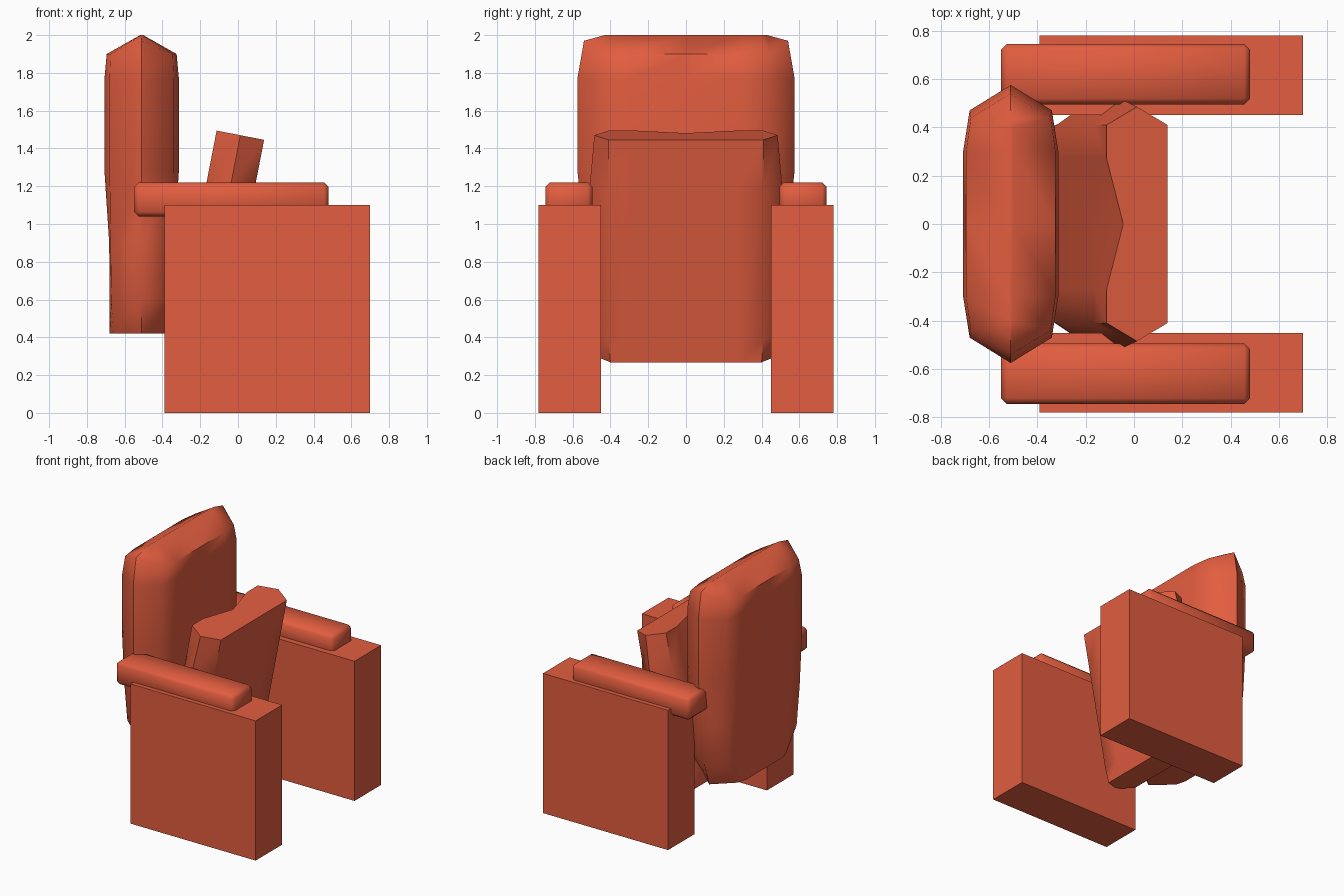
import bpy, bmesh
from math import radians
from mathutils import Matrix

if "Cube" in bpy.data.objects:
    bpy.data.objects.remove(bpy.data.objects["Cube"])

mat = bpy.data.materials.new("red_upholstery")
mat.diffuse_color = (0.76, 0.11, 0.05, 1)
mat.use_nodes = True
mat.node_tree.nodes["Principled BSDF"].inputs["Base Color"].default_value = mat.diffuse_color


def finish(name, bm, smooth=None):
    bmesh.ops.recalc_face_normals(bm, faces=bm.faces)
    me = bpy.data.meshes.new(name)
    bm.to_mesh(me)
    bm.free()
    ob = bpy.data.objects.new(name, me)
    bpy.context.collection.objects.link(ob)
    me.materials.append(mat)
    if smooth:
        bpy.ops.object.select_all(action='DESELECT')
        ob.select_set(True)
        bpy.context.view_layer.objects.active = ob
        bpy.ops.object.shade_smooth_by_angle(angle=radians(smooth))
    return ob


def box(name, lo, hi, bevel=0, smooth=None):
    bm = bmesh.new()
    bmesh.ops.create_cube(bm, size=1)
    for v in bm.verts:
        v.co = [(a + b) / 2 + c * (b - a) for a, b, c in zip(lo, hi, v.co)]
    if bevel:
        bmesh.ops.bevel(bm, geom=bm.edges[:], offset=bevel, segments=1,
                        profile=0.5, affect='EDGES')
    return finish(name, bm, smooth)


def puffy(name, levels, matrix):
    """Loft of padded sections: z, ridge lift, half depth, shoulder depth,
    flat / shoulder / ridge half widths, scoop at the middle of the back."""
    bm = bmesh.new()
    rings = []
    for z, lift, t, ts, f, s, r, scoop in levels:
        pts = [(t, 0, 0), (t, f, 0), (ts, s, 0), (0, r, lift), (-ts, s, 0), (-t, f, 0),
               (-t + scoop, 0, 0), (-t, -f, 0), (-ts, -s, 0), (0, -r, lift),
               (ts, -s, 0), (t, -f, 0)]
        rings.append([bm.verts.new((x, y, z + d)) for x, y, d in pts])
    for a, b in zip(rings, rings[1:]):
        for i in range(12):
            j = (i + 1) % 12
            bm.faces.new((a[i], a[j], b[j], b[i]))
    bm.faces.new(rings[0])
    bm.faces.new(rings[-1])
    bm.transform(matrix)
    return finish(name, bm, 55)


# arm blocks and the pads on top of them
for side, label in ((-1, "front"), (1, "rear")):
    y0, y1 = sorted((side * 0.45, side * 0.78))
    box(label + "_arm_block", (-0.39, y0, 0), (0.70, y1, 1.10))
    y0, y1 = sorted((side * 0.495, side * 0.745))
    box(label + "_armrest_pad", (-0.55, y0, 1.04), (0.48, y1, 1.22), 0.024, 55)

# tall backrest, closing to a ridge at the top
puffy("backrest", [
    (0.42, 0, 0.17, 0.15, 0.22, 0.30, 0.44, 0),
    (0.60, 0, 0.17, 0.16, 0.28, 0.42, 0.50, 0),
    (0.90, 0, 0.172, 0.165, 0.30, 0.45, 0.53, 0),
    (1.28, 0, 0.197, 0.17, 0.30, 0.47, 0.575, 0),
    (1.77, 0, 0.197, 0.17, 0.30, 0.47, 0.575, 0),
    (1.90, 0.07, 0.185, 0.165, 0.30, 0.44, 0.54, 0),
    (2.00, 0, 0.008, 0.006, 0.30, 0.40, 0.43, 0),
], Matrix.Translation((-0.51, 0, 0)))

# leaning seat cushion
puffy("seat_cushion", [
    (-1.20, 0, 0.128, 0.128, 0.27, 0.40, 0.46, 0),
    (-1.08, 0, 0.128, 0.128, 0.27, 0.41, 0.50, 0),
    (-0.28, 0, 0.128, 0.128, 0.27, 0.41, 0.51, 0),
    (0.00, 0, 0.128, 0.128, 0.27, 0.41, 0.485, 0.07),
], Matrix.Translation((0.0125, 0, 1.47)) @ Matrix.Rotation(radians(11), 4, 'Y'))
